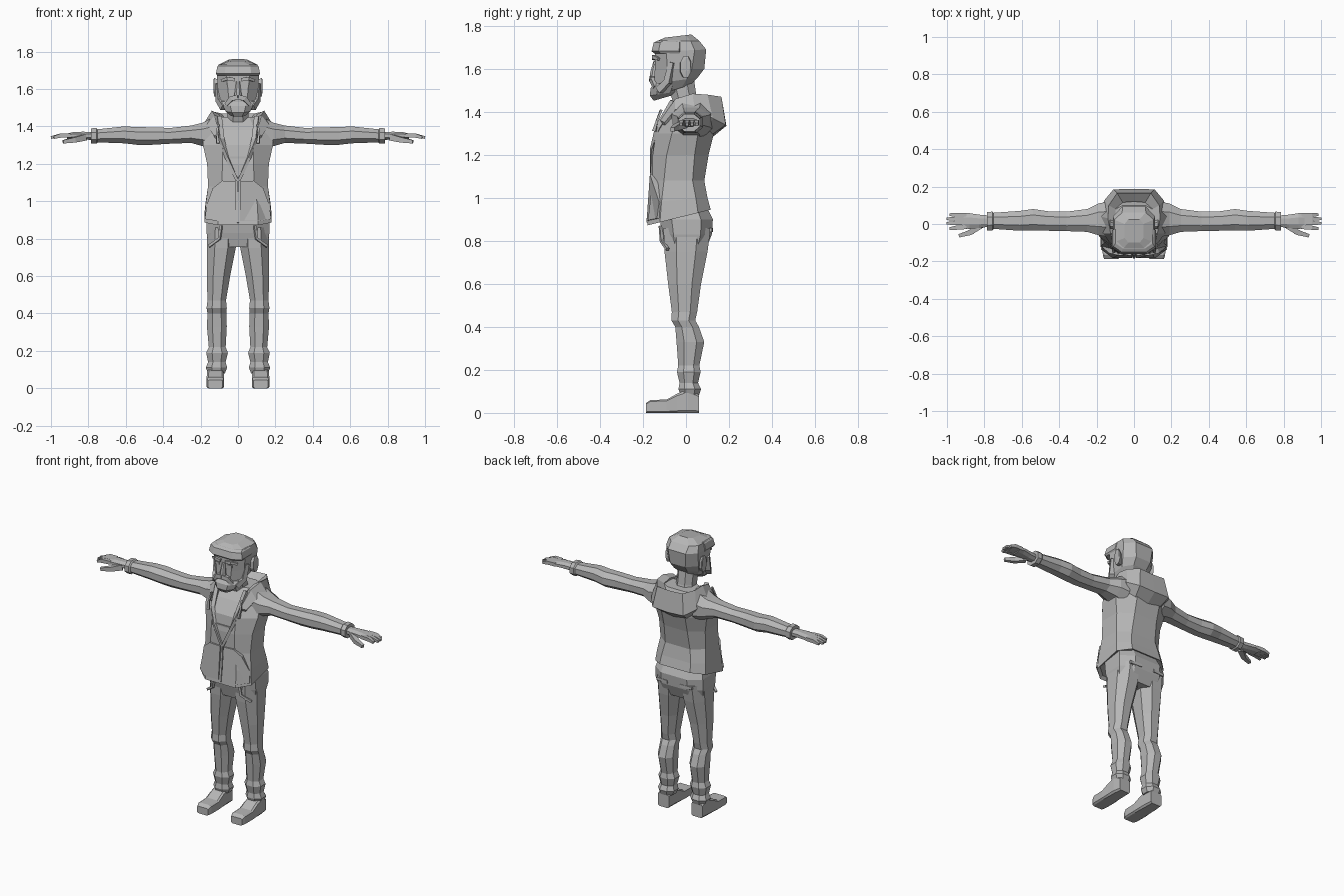
import bpy, bmesh
from mathutils import Vector

grey = bpy.data.materials.new("plain grey")
grey.diffuse_color = (0.47, 0.47, 0.47, 1)


def loft(name, rings, mirror=False, cap_start=True, cap_end=True):
    """Skin a list of equal-length rings; optionally mirror across x."""
    bm = bmesh.new()
    rows = [[bm.verts.new(p) for p in r] for r in rings]
    n = len(rows[0])
    for a, b in zip(rows, rows[1:]):
        for i in range(n):
            j = (i + 1) % n
            bm.faces.new((a[i], a[j], b[j], b[i]))
    if cap_start:
        bm.faces.new(rows[0][::-1])
    if cap_end:
        bm.faces.new(rows[-1])
    bmesh.ops.recalc_face_normals(bm, faces=bm.faces)
    me = bpy.data.meshes.new(name)
    bm.to_mesh(me)
    bm.free()
    me.materials.append(grey)
    ob = bpy.data.objects.new(name, me)
    bpy.context.collection.objects.link(ob)
    if mirror:
        mod = ob.modifiers.new("mirror", 'MIRROR')
        mod.use_clip = True
    return ob


def octagon(u0, u1, v0, v1, c=0.45):
    """Chamfered rectangle; c is the share of each side left flat."""
    cu, cv, hu, hv = (u0 + u1) / 2, (v0 + v1) / 2, (u1 - u0) / 2, (v1 - v0) / 2
    pts = [(c, -1), (1, -c), (1, c), (c, 1), (-c, 1), (-1, c), (-1, -c), (-c, -1)]
    return [(cu + a * hu, cv + b * hv) for a, b in pts]


def level(zf, zb, x0, x1, yf, yb, c=0.45):
    """Horizontal ring, height running from zf at the front to zb at the back."""
    return [(x, y, zf + (zb - zf) * (y - yf) / (yb - yf))
            for x, y in octagon(x0, x1, yf, yb, c)]


def across(x, y0, y1, z0, z1, c=0.45):
    return [(x, y, z) for y, z in octagon(y0, y1, z0, z1, c)]


def bar(name, pts, radii, mirror=True):
    """Four-sided bar along a path."""
    pts = [Vector(p) for p in pts]
    rings = []
    for i, p in enumerate(pts):
        d = pts[min(i + 1, len(pts) - 1)] - pts[max(i - 1, 0)]
        q = d.to_track_quat('Z', 'Y')
        r = radii[i]
        rings.append([p + q @ Vector((a * r, b * r, 0))
                      for a, b in ((-1, -1), (1, -1), (1, 1), (-1, 1))])
    return loft(name, rings, mirror)


# Jacket body, with the hem lower at the front
loft("jacket", [level(zf, zb, -w, w, yf, yb, c) for zf, zb, w, yf, yb, c in (
    (.89, .95, .165, -.165, .10, .6),
    (.872, .945, .18, -.18, .115, .6),
    (.98, 1.0, .173, -.167, .10, .6),
    (1.08, 1.08, .16, -.157, .085, .55),
    (1.2, 1.2, .165, -.155, .105, .5),
    (1.3, 1.3, .187, -.14, .13, .45),
    (1.38, 1.4, .185, -.088, .125, .5),
    (1.45, 1.45, .12, -.03, .10, .5))])

# Hood lying on the shoulders, one half mirrored
loft("hood", [
    [(.085, -.12, 1.35), (.10, -.12, 1.36), (.13, -.10, 1.35), (.11, -.09, 1.32)],
    [(.10, -.05, 1.45), (.125, -.05, 1.46), (.165, -.05, 1.41), (.12, -.05, 1.34)],
    [(.10, .02, 1.465), (.14, .03, 1.485), (.18, .04, 1.42), (.13, .02, 1.36)],
    [(.10, .08, 1.455), (.135, .10, 1.48), (.16, .125, 1.37), (.12, .09, 1.31)],
    [(.06, .115, 1.43), (.09, .165, 1.47), (.11, .185, 1.34), (.09, .115, 1.29)],
    [(0, .12, 1.43), (0, .165, 1.465), (0, .188, 1.335), (0, .12, 1.28)],
], mirror=True, cap_end=False)

# Open collar edges, drawstrings, zip and shirt seam
bar("lapel", [(.10, -.06, 1.45), (.088, -.128, 1.33), (.058, -.155, 1.23),
              (.004, -.158, 1.11)], [.012, .012, .009, .008])
bar("drawstring", [(.105, -.115, 1.41), (.112, -.135, 1.36), (.108, -.148, 1.31)],
    [.005, .005, .008])
bar("zip", [(0, -.158, 1.12), (0, -.165, 1.0), (0, -.179, .885)], [.006] * 3, False)
bar("shirt_seam", [(-.055, -.151, 1.235), (.055, -.151, 1.235)], [.005] * 2, False)

# Slanted front pocket panels
outer = [(.012, -.166, 1.105), (.085, -.168, 1.11), (.135, -.155, 1.07),
         (.168, -.125, .98), (.177, -.135, .905), (.115, -.182, .895), (.012, -.183, .895)]
inner = [(x * .94, y + .025, z) for x, y, z in outer]
loft("pocket", [inner, outer], mirror=True)

# Sleeves with a stepped cuff
loft("sleeve", [across(*r) for r in (
    (.13, -.07, .12, 1.27, 1.45),
    (.19, -.06, .11, 1.295, 1.42),
    (.25, -.042, .08, 1.312, 1.405),
    (.36, -.038, .066, 1.308, 1.392),
    (.46, -.036, .068, 1.302, 1.395),
    (.54, -.034, .08, 1.302, 1.397),
    (.61, -.036, .07, 1.31, 1.4),
    (.75, -.026, .06, 1.315, 1.385),
    (.757, -.034, .066, 1.308, 1.392),
    (.785, -.034, .064, 1.308, 1.39))], mirror=True)

# Hands
loft("palm", [across(*r) for r in (
    (.77, -.014, .045, 1.328, 1.37),
    (.83, -.022, .05, 1.33, 1.372),
    (.88, -.026, .058, 1.334, 1.37),
    (.915, -.024, .058, 1.334, 1.362))], mirror=True)
for i, (y0, y1, tip) in enumerate(((-.016, -.024, .985), (.006, .004, 1.0),
                                   (.027, .028, 1.0), (.047, .05, .985))):
    bar(f"finger_{i + 1}", [(.895, y0, 1.352), (.95, (y0 + y1) / 2, 1.351),
                            (tip, y1, 1.341)], [.011, .011, .007])
bar("thumb", [(.82, -.008, 1.342), (.875, -.045, 1.328), (.935, -.063, 1.318)],
    [.017, .014, .009])

# Trousers: hips and legs
loft("hips", [level(z, z, -w, w, yf, yb, .55) for z, w, yf, yb in (
    (.755, .155, -.09, .09), (.83, .168, -.11, .12),
    (.90, .168, -.122, .125), (.97, .15, -.11, .09))])
loft("leg", [level(z, z, *r) for z, *r in (
    (.86, .006, .165, -.105, .115),
    (.75, .012, .167, -.10, .10),
    (.60, .042, .167, -.083, .07),
    (.47, .064, .163, -.066, .052),
    (.43, .06, .168, -.068, .043),
    (.40, .062, .163, -.05, .06),
    (.33, .06, .166, -.044, .085),
    (.22, .066, .156, -.036, .062),
    (.19, .054, .17, -.042, .068),
    (.14, .066, .16, -.03, .056),
    (.11, .058, .172, -.035, .07),
    (.08, .07, .16, -.025, .06))], mirror=True)
bar("trouser_pocket", [(.09, -.118, .87), (.10, -.113, .80), (.155, -.085, .76)], [.007] * 3)
bar("rear_pocket", [(.045, .117, .85), (.125, .112, .85)], [.009] * 2)

# Shoes
loft("shoe", [[(x, y, z) for x, z in octagon(a, b, 0, h, .78)] for y, a, b, h in (
    (.06, .08, .158, .085), (.01, .078, .165, .11), (-.04, .076, .166, .09),
    (-.09, .074, .168, .062), (-.165, .075, .167, .06), (-.187, .082, .16, .045))],
    mirror=True)

# Neck and head
loft("neck", [level(1.38, 1.38, -.065, .065, -.035, .075),
              level(1.46, 1.46, -.055, .055, -.065, .05),
              level(1.57, 1.57, -.055, .055, -.10, .035)])
loft("head", [level(zf, zb, -w, w, yf, yb, c) for zf, zb, w, yf, yb, c in (
    (1.475, 1.525, .065, -.145, .02, .5),
    (1.53, 1.56, .095, -.148, .055, .5),
    (1.60, 1.60, .108, -.145, .085, .5),
    (1.68, 1.69, .113, -.145, .094, .55),
    (1.727, 1.73, .105, -.138, .062, .6),
    (1.745, 1.76, .05, -.10, .025, .6))])

# Hair fringe overhanging the forehead
loft("fringe", [level(z, z, -w, w, yf, 0, .6) for z, w, yf in (
    (1.672, .112, -.148), (1.682, .118, -.16), (1.722, .11, -.15), (1.732, .10, -.13))])

# Face: brows, eyes, nose, moustache, beard and ears
bar("brow", [(.018, -.15, 1.65), (.055, -.15, 1.656), (.088, -.127, 1.645)], [.009, .009, .006])
bar("eye", [(.03, -.143, 1.628), (.06, -.143, 1.628)], [.007] * 2)
loft("nose", [level(1.565, 1.565, -.02, .02, -.168, -.13),
              level(1.585, 1.585, -.017, .017, -.166, -.13),
              level(1.64, 1.64, -.01, .01, -.15, -.13)])
bar("moustache", [(0, -.158, 1.555), (.035, -.154, 1.55), (.062, -.142, 1.515)],
    [.013, .013, .009])
loft("beard", [level(zf, zb, -w, w, yf, yb, .5) for zf, zb, w, yf, yb in (
    (1.452, 1.475, .04, -.15, -.07),
    (1.475, 1.495, .066, -.168, -.04),
    (1.51, 1.525, .083, -.165, -.03),
    (1.53, 1.55, .088, -.15, -.03))])
bar("sideburn", [(.075, -.125, 1.50), (.10, -.085, 1.54), (.108, -.066, 1.63)],
    [.016, .015, .012])
loft("ear", [[(x, y, z) for y, z in octagon(*e)] for x, e in (
    (.095, (-.03, .012, 1.565, 1.645)), (.128, (-.025, .024, 1.56, 1.66)),
    (.131, (-.01, .02, 1.59, 1.65)))], mirror=True)
